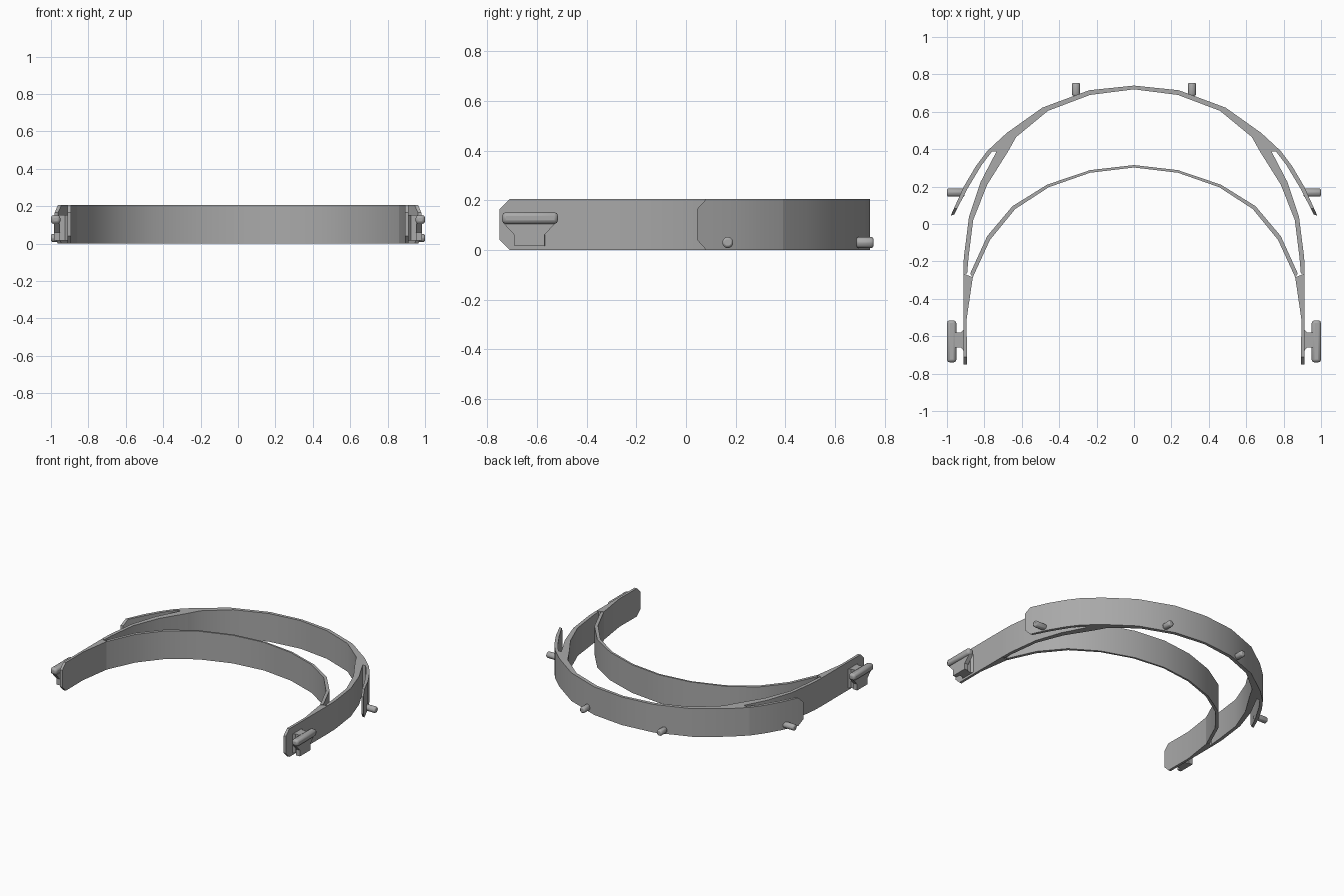
import bpy, bmesh, math
from mathutils import Vector

if "Cube" in bpy.data.objects:
    bpy.data.objects.remove(bpy.data.objects["Cube"])

H = 0.205      # band height
C = 0.04       # corner chamfer

grey = bpy.data.materials.new("plastic grey")
grey.use_nodes = True
colour = (0.4, 0.4, 0.4, 1)
grey.diffuse_color = colour
grey.node_tree.nodes["Principled BSDF"].inputs["Base Color"].default_value = colour


def finish(name, bm):
    """Turn one half into an object mirrored across x."""
    bmesh.ops.recalc_face_normals(bm, faces=bm.faces)
    mesh = bpy.data.meshes.new(name)
    bm.to_mesh(mesh)
    bm.free()
    mesh.materials.append(grey)
    ob = bpy.data.objects.new(name, mesh)
    bpy.context.collection.objects.link(ob)
    bpy.ops.object.select_all(action='DESELECT')
    ob.select_set(True)
    bpy.context.view_layer.objects.active = ob
    bpy.ops.object.shade_smooth_by_angle(angle=math.radians(32))
    mirror = ob.modifiers.new("Mirror", 'MIRROR')
    mirror.use_clip = True
    return ob


def ribbon(name, outer, inner, cap_start=True, chamfer_end=False):
    """Upright strip between two plan lines, optionally with a chamfered end."""
    stations = [(Vector(o), Vector(i), 0) for o, i in zip(outer, inner)]
    if chamfer_end:
        (o0, i0, _), (o1, i1, _) = stations[-2:]
        t = 1 - C / (o1 - o0).length
        stations[-1:] = [(o0.lerp(o1, t), i0.lerp(i1, t), 0), (o1, i1, C)]
    bm = bmesh.new()
    rings = []
    for o, i, cut in stations:
        rings.append([bm.verts.new((p.x, p.y, z)) for p, z in
                      ((o, cut), (o, H - cut), (i, H - cut), (i, cut))])
    for a, b in zip(rings, rings[1:]):
        for k in range(4):
            n = (k + 1) % 4
            bm.faces.new((a[k], a[n], b[n], b[k]))
    if cap_start:
        bm.faces.new(rings[0])
    bm.faces.new(rings[-1])
    return finish(name, bm)


def prism(name, points, direction):
    """Solid made by sweeping a flat polygon along a direction."""
    bm = bmesh.new()
    face = bm.faces.new([bm.verts.new(p) for p in points])
    new = bmesh.ops.extrude_face_region(bm, geom=[face])["geom"]
    bmesh.ops.translate(bm, vec=direction,
                        verts=[v for v in new if isinstance(v, bmesh.types.BMVert)])
    return bm


def bevelled(name, bm, width):
    ob = finish(name, bm)
    bevel = ob.modifiers.new("Bevel", 'BEVEL')
    bevel.width = width
    bevel.segments = 2
    bevel.limit_method = 'ANGLE'
    return ob


# Front visor arc, up to where the arms fork
ribbon("visor_arc",
       [(0, .74), (.24, .715), (.49, .622), (.68, .487), (.785, .39)],
       [(0, .72), (.235, .69), (.46, .605), (.63, .465), (.675, .385)],
       cap_start=False)

# Free outer tips of the fork
ribbon("visor_tip",
       [(.785, .39), (.845, .31), (.91, .2), (.98, .045)],
       [(.757, .39), (.815, .315), (.887, .195), (.962, .05)],
       chamfer_end=True)

# Side rails running back from the fork
ribbon("side_rail",
       [(.735, .388), (.82, .225), (.882, .04), (.91, -.18), (.912, -.265)],
       [(.675, .385), (.785, .21), (.86, .02), (.885, -.18), (.892, -.265)])

# Forehead band between the rails
ribbon("forehead_band",
       [(0, .315), (.235, .288), (.465, .21), (.65, .095), (.785, -.065), (.876, -.265)],
       [(0, .302), (.235, .274), (.455, .197), (.635, .08), (.77, -.085), (.862, -.285)],
       cap_start=False)

# Temple arms
ribbon("temple_arm",
       [(.912, -.265), (.912, -.51), (.912, -.75)],
       [(.862, -.285), (.895, -.51), (.893, -.75)],
       chamfer_end=True)

# Strap hook: rail, tapered foot and web joining it to the arm
bevelled("hook_rail", prism("hook_rail",
         [(.95, -.74, .105), (.95, -.515, .105), (.95, -.515, .152), (.95, -.74, .152)],
         (.05, 0, 0)), .015)
finish("hook_foot", prism("hook_foot",
       [(.953, -.735, .108), (.953, -.69, .06), (.953, -.69, .015),
        (.953, -.57, .015), (.953, -.57, .06), (.953, -.525, .108)],
       (.03, 0, 0)))
finish("hook_web", prism("hook_web",
       [(.905, -.685, .015), (.925, -.66, .015), (.96, -.66, .015),
        (.96, -.58, .015), (.925, -.58, .015), (.905, -.56, .015)],
       (0, 0, .137)))


# Shield pegs: octagonal pins along the lower edge
def peg(name, start, end, radius=.024):
    start, end = Vector(start), Vector(end)
    axis = (end - start).normalized()
    side = axis.cross(Vector((0, 0, 1)))
    ring = []
    for k in range(8):
        a = math.radians(45 * k + 22.5)
        ring.append(start + radius * (math.cos(a) * side + math.sin(a) * Vector((0, 0, 1))))
    bevelled(name, prism(name, ring, end - start), .014)


peg("front_peg", (.31, .685, .03), (.31, .755, .03))
peg("side_peg", (.905, .168, .03), (1, .168, .03))
